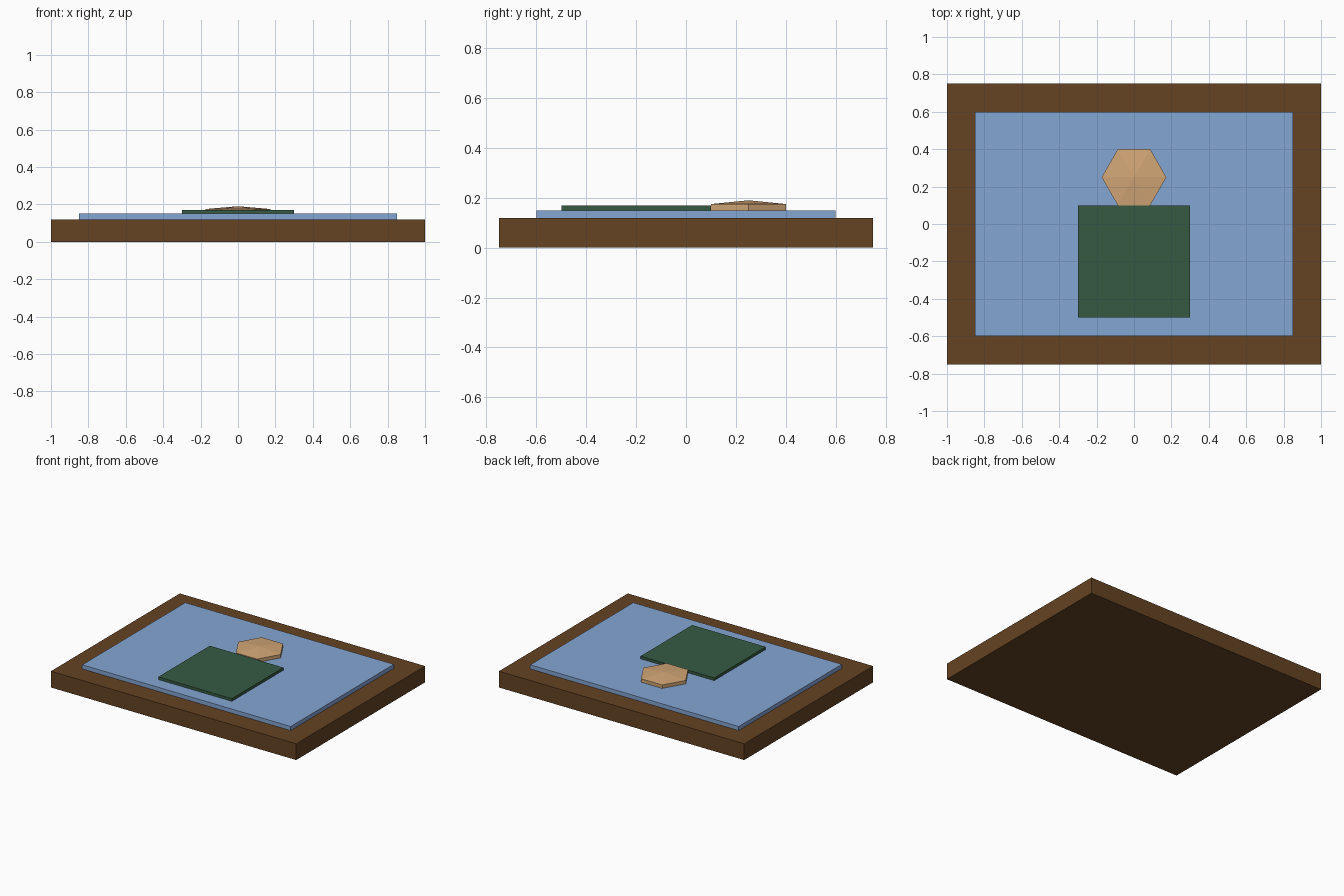
import bpy
from mathutils import Matrix

if "Cube" in bpy.data.objects:
    bpy.data.objects.remove(bpy.data.objects["Cube"])


def material(name, rgb):
    """Flat material from 0-255 display colour."""
    lin = [((c / 255 + 0.055) / 1.055) ** 2.4 for c in rgb]
    m = bpy.data.materials.new(name)
    m.diffuse_color = (*lin, 1)
    m.use_nodes = True
    m.node_tree.nodes["Principled BSDF"].inputs["Base Color"].default_value = m.diffuse_color
    return m


def slab(name, size, centre, mat):
    bpy.ops.mesh.primitive_cube_add(size=1, location=centre)
    ob = bpy.context.object
    ob.name = name
    ob.data.transform(Matrix.Diagonal((*size, 1)))
    ob.data.materials.append(mat)
    return ob


brown = material("dark wood", (101, 67, 35))
blue = material("soft blue", (133, 166, 212))
green = material("forest green", (54, 90, 66))
tan = material("light tan", (210, 166, 118))

# Stacked slabs: wooden base, blue panel, green block
slab("base_board", (2.0, 1.5, 0.12), (0, 0, 0.06), brown)
slab("blue_panel", (1.7, 1.2, 0.03), (0, 0, 0.135), blue)
slab("green_block", (0.6, 0.6, 0.02), (0, -0.2, 0.16), green)

# Flattened six-sided ball: vertical rim with shallow pointed caps
bpy.ops.mesh.primitive_uv_sphere_add(segments=6, ring_count=3, radius=1,
                                     location=(0, 0.25, 0.16))
head = bpy.context.object
head.name = "hexagonal_head"
head.data.transform(Matrix.Diagonal((0.2, 0.2, 0.03, 1)))
# Points of the hexagon lie along x
if max(v.co.x for v in head.data.vertices) < 0.16:
    head.data.transform(Matrix.Rotation(0.5235988, 4, 'Z'))
head.data.materials.append(tan)
bpy.ops.object.shade_flat()
